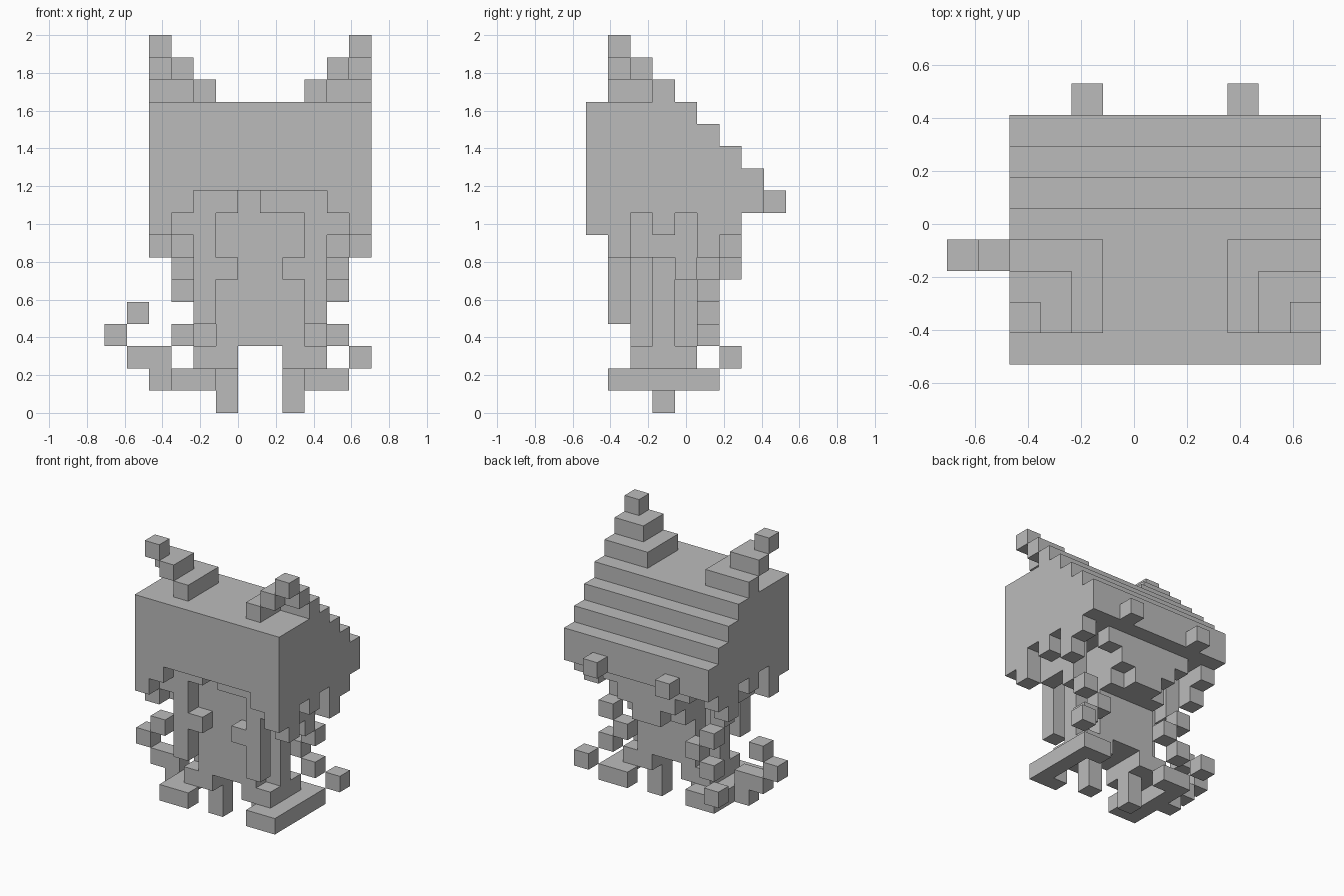
import bpy
import bmesh
from mathutils import Vector

UNIT = 2 / 17                       # edge length of one block
HALF_DEPTH = 4.5                    # blocks from front to centre

default_cube = bpy.data.objects.get("Cube")
if default_cube:
    bpy.data.objects.remove(default_cube, do_unlink=True)

grey = bpy.data.materials.new("plain_grey")
grey.use_nodes = True
grey.diffuse_color = (0.5, 0.5, 0.5, 1)
grey.node_tree.nodes["Principled BSDF"].inputs["Base Color"].default_value = grey.diffuse_color


def block(across, back, up):
    """A box given by its start and end, in blocks, along each axis."""
    return (across, back, up)


def cube(across, back, up):
    """A single block."""
    return block((across, across + 1), (back, back + 1), (up, up + 1))


def mirrored(box):
    """The same box on the other side of the body."""
    (start, end), back, up = box
    return block((2 - end, 2 - start), back, up)


def make_part(name, boxes):
    """Join a list of boxes into one flat shaded object."""
    bm = bmesh.new()
    for box in boxes:
        low = Vector([side[0] for side in box])
        high = Vector([side[1] for side in box])
        centre = (low + high) / 2 - Vector((0, HALF_DEPTH, 0))
        corners = bmesh.ops.create_cube(bm, size=1)["verts"]
        bmesh.ops.scale(bm, vec=(high - low) * UNIT, verts=corners)
        bmesh.ops.translate(bm, vec=centre * UNIT, verts=corners)
    mesh = bpy.data.meshes.new(name)
    bm.to_mesh(mesh)
    bm.free()
    mesh.materials.append(grey)
    part = bpy.data.objects.new(name, mesh)
    bpy.context.collection.objects.link(part)
    return part


def make_pair(name, boxes):
    """Make a left part and its mirrored right twin."""
    make_part("left_" + name, boxes)
    make_part("right_" + name, [mirrored(box) for box in boxes])


# Head with a stepped back
head = [block((-4, 6), (0, 8 - step), (10, 11 + step)) for step in range(4)]
head.append(block((-4, 6), (2, 8), (9, 10)))
make_part("head", head)

# Ragged side hair, with an inner layer
side_bottoms = [8, 7, 9, 8, 9, 7, 8]
side_hair = [block((5, 6), (row, row + 1), (bottom, 10))
             for row, bottom in enumerate(side_bottoms)]
side_hair.append(block((4, 5), (0, 1), (9, 10)))
side_hair.append(block((4, 5), (1, 2), (8, 10)))
side_hair.append(block((4, 5), (2, 5), (7, 10)))
make_pair("side_hair", side_hair)

# Short fringe, parted in the middle
make_part("fringe", [cube(across, 1, 9) for across in (-1, 1, 2)])

# Long front locks
make_pair("front_lock", [block((3, 4), (1, 2), (4, 10)), cube(2, 1, 6)])

# Back hair tapering to a point
back_hair = [block((-2 + step, 4 - step), (6, 7), (8 - step, 9 - step))
             for step in range(3)]
back_hair.append(block((-1, 3), (5, 6), (6, 9)))
make_part("back_hair", back_hair)

# Hollow stepped ears made of corner shells
ear = []
for step in range(3):
    reach = 4 - step
    level = (14 + step, 15 + step)
    ear.append(block((3 + step, 4 + step), (1, reach), level))
    if step < 2:
        ear.append(block((4 + step, 6), (reach - 1, reach), level))
make_pair("ear", ear)

# Knobs and loose curls behind the head
make_pair("hair_knob", [cube(3, 8, 9)])
make_pair("curl", [cube(4, 4, 6), cube(4, 5, 5), cube(3, 5, 4),
                   cube(4, 5, 3), cube(5, 6, 2)])

# Body with arms and a split hem
make_part("body", [block((-1, 3), (2, 5), (3, 9))])
make_pair("arm", [block((3, 4), (3, 4), (3, 7))])
make_pair("hem", [block((2, 4), (2, 5), (2, 3))])

# Legs and open, bracket shaped feet
make_pair("leg", [block((2, 3), (3, 4), (0, 2))])
make_pair("foot", [block((4, 5), (1, 6), (1, 2)), cube(3, 1, 1), cube(3, 5, 1)])

# Hooked tail on the right side
make_part("tail", [cube(-4, 3, 1), cube(-4, 3, 2), cube(-5, 3, 2),
                   cube(-6, 3, 3), cube(-5, 3, 4)])
